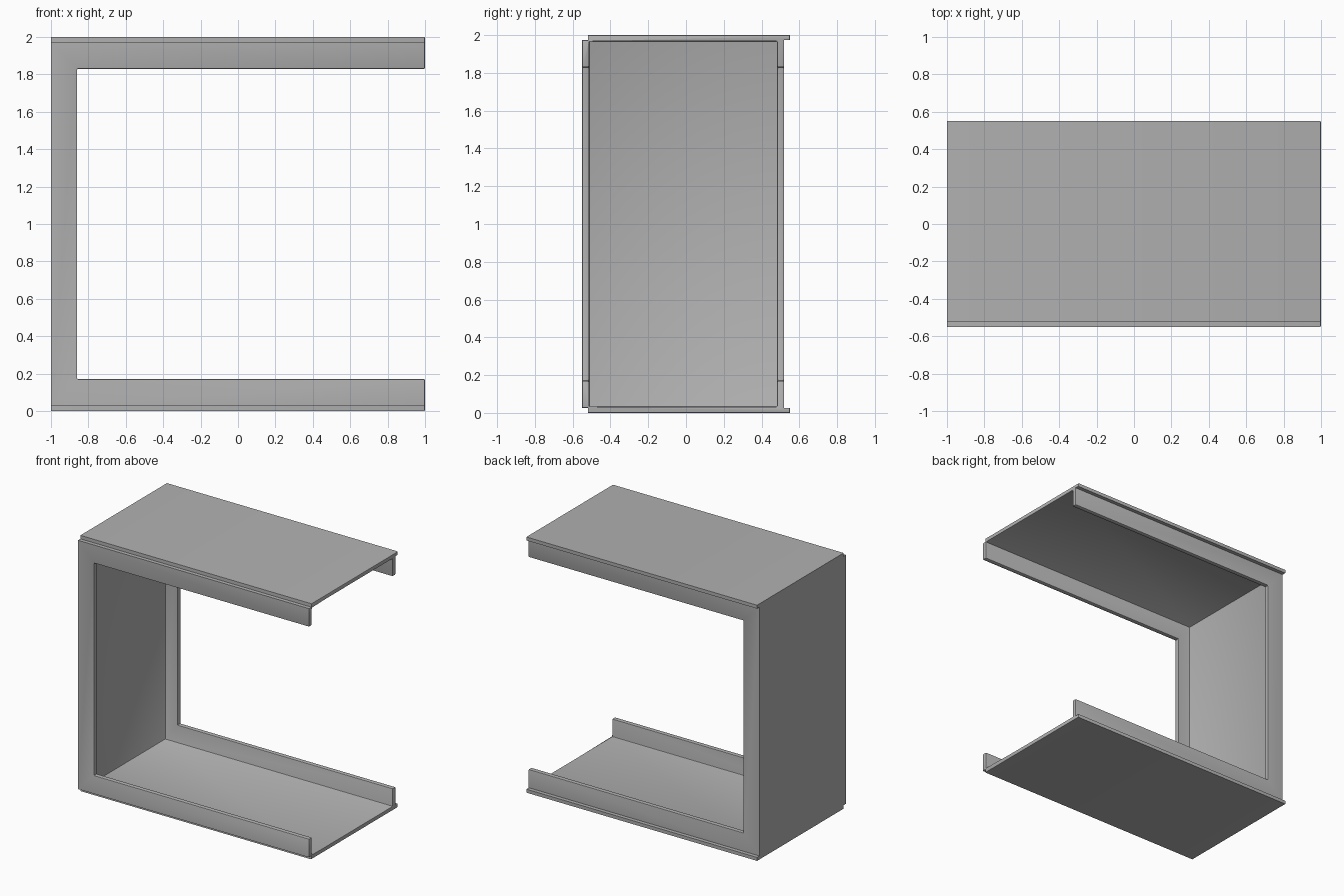
import bpy
import bmesh
from mathutils import Vector

cube = bpy.data.objects.get("Cube")
if cube:
    bpy.data.objects.remove(cube, do_unlink=True)

H = 2.0          # overall height
T = 0.032        # sheet thickness
RIM = 0.17       # height of the flanges at top and bottom
POST = -0.86     # inner edge of the upright flange

grey = bpy.data.materials.new("plain_grey")
grey.use_nodes = True
colour = (0.445, 0.445, 0.445, 1)
grey.diffuse_color = colour
grey.node_tree.nodes["Principled BSDF"].inputs["Base Color"].default_value = colour


def extrude_profile(name, points, y0, y1):
    """Solid made from an x-z outline pushed from y0 to y1."""
    bm = bmesh.new()
    face = bm.faces.new([bm.verts.new((x, y0, z)) for x, z in points])
    new = bmesh.ops.extrude_face_region(bm, geom=[face])["geom"]
    verts = [v for v in new if isinstance(v, bmesh.types.BMVert)]
    bmesh.ops.translate(bm, verts=verts, vec=Vector((0, y1 - y0, 0)))
    bmesh.ops.recalc_face_normals(bm, faces=bm.faces)
    mesh = bpy.data.meshes.new(name)
    bm.to_mesh(mesh)
    bm.free()
    obj = bpy.data.objects.new(name, mesh)
    bpy.context.collection.objects.link(obj)
    mesh.materials.append(grey)
    return obj


def c_outline(z0, z1, arm, post):
    """C shape, open towards +x."""
    return [(-1, z0), (1, z0), (1, arm), (post, arm),
            (post, H - arm), (1, H - arm), (1, z1), (-1, z1)]


def box_outline(z0, z1):
    return [(-1, z0), (1, z0), (1, z1), (-1, z1)]


# Folded shell, its two flanges and the overhanging back lips
frame = extrude_profile("open_frame", c_outline(0, H, T, -1 + T), -0.52, 0.52)
parts = [
    extrude_profile("front_flange", c_outline(T - 0.005, H - T + 0.005, RIM, POST), -0.55, -0.513),
    extrude_profile("back_flange", c_outline(T / 2, H - T / 2, RIM, POST), 0.483, 0.52),
    extrude_profile("lower_lip", box_outline(0, T - 0.005), 0.5, 0.55),
    extrude_profile("upper_lip", box_outline(H - T + 0.005, H), 0.5, 0.55),
]

# Merge into one clean solid
for part in parts:
    union = frame.modifiers.new("join_" + part.name, "BOOLEAN")
    union.operation = "UNION"
    union.solver = "EXACT"
    union.object = part
graph = bpy.context.evaluated_depsgraph_get()
solid = bpy.data.meshes.new_from_object(frame.evaluated_get(graph))
frame.modifiers.clear()
frame.data = solid
for part in parts:
    bpy.data.objects.remove(part, do_unlink=True)

bm = bmesh.new()
bm.from_mesh(solid)
bmesh.ops.remove_doubles(bm, verts=bm.verts, dist=0.0002)
bmesh.ops.dissolve_limit(bm, angle_limit=0.02, verts=bm.verts, edges=bm.edges)

# Round the window edges, the open ends and the inside folds
def is_soft(e):
    a, b = (v.co for v in e.verts)
    mid = (a + b) / 2
    window = abs(mid.y) > 0.47 and RIM - 0.01 < mid.z < H - RIM + 0.01 and mid.x > POST - 0.01
    inside = abs(mid.y) < 0.516 and mid.x > -0.99 and 0.01 < mid.z < H - 0.01
    return window or inside or mid.x > 0.99


soft = [e for e in bm.edges if is_soft(e) and e.calc_face_angle(0) > 0.5]
bmesh.ops.bevel(bm, geom=soft, offset=0.006, offset_type="OFFSET", segments=2,
                profile=0.5, affect="EDGES", clamp_overlap=True)
bm.to_mesh(solid)
bm.free()

bpy.ops.object.select_all(action="DESELECT")
frame.select_set(True)
bpy.context.view_layer.objects.active = frame
bpy.ops.object.shade_smooth_by_angle(angle=0.5)
